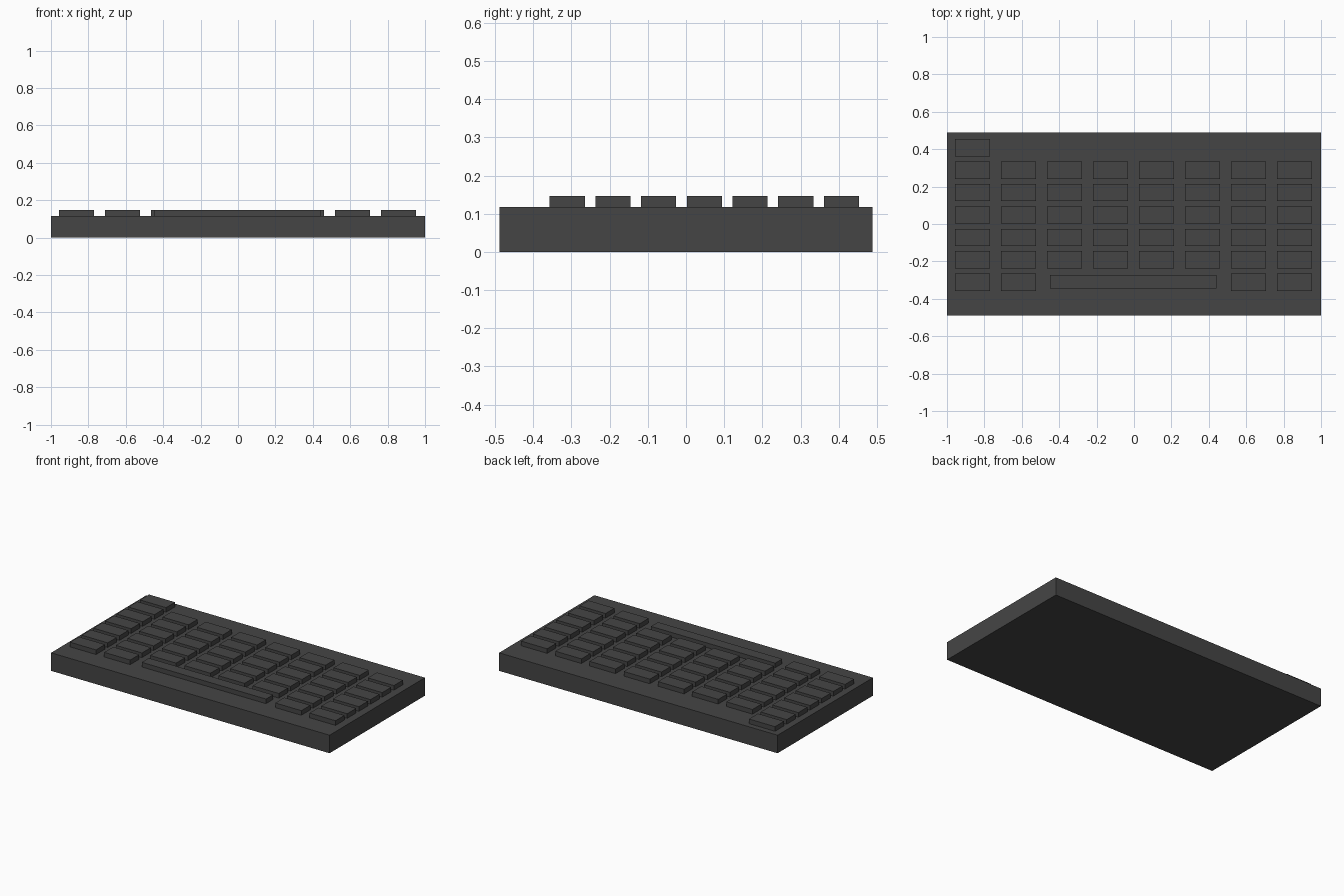
import bpy

if "Cube" in bpy.data.objects:
    bpy.data.objects.remove(bpy.data.objects["Cube"])

# Single dark grey plastic
plastic = bpy.data.materials.new("dark_grey_plastic")
plastic.diffuse_color = (0.06, 0.06, 0.06, 1)
plastic.use_nodes = True
plastic.node_tree.nodes["Principled BSDF"].inputs["Base Color"].default_value = plastic.diffuse_color


def box(name, center, size):
    bpy.ops.mesh.primitive_cube_add(size=1, location=center)
    obj = bpy.context.object
    obj.name = name
    obj.scale = size
    bpy.ops.object.transform_apply(location=False, rotation=False, scale=True)
    obj.data.materials.append(plastic)
    return obj


BODY_H, KEY_TOP = 0.117, 0.147
KEY_BASE = BODY_H - 0.01              # keys sink slightly into the case
KEY_Z, KEY_H = (KEY_TOP + KEY_BASE) / 2, KEY_TOP - KEY_BASE
KEY_W, KEY_D = 0.187, 0.092
X0, DX = -0.863, 0.2457
Y0, DY = -0.311, 0.1197

# Case
box("case", (0, 0, BODY_H / 2), (2, 0.978, BODY_H))

# Keys: row 0 is nearest the front, row 6 holds one corner key
for row in range(7):
    if row == 0:
        columns = (0, 1, 6, 7)
    elif row == 6:
        columns = (0,)
    else:
        columns = range(8)
    for col in columns:
        box(f"key_row{row}_col{col}", (X0 + col * DX, Y0 + row * DY, KEY_Z),
            (KEY_W, KEY_D, KEY_H))

# Space bar
box("space_bar", (-0.004, -0.308, KEY_Z), (0.892, 0.072, KEY_H))
